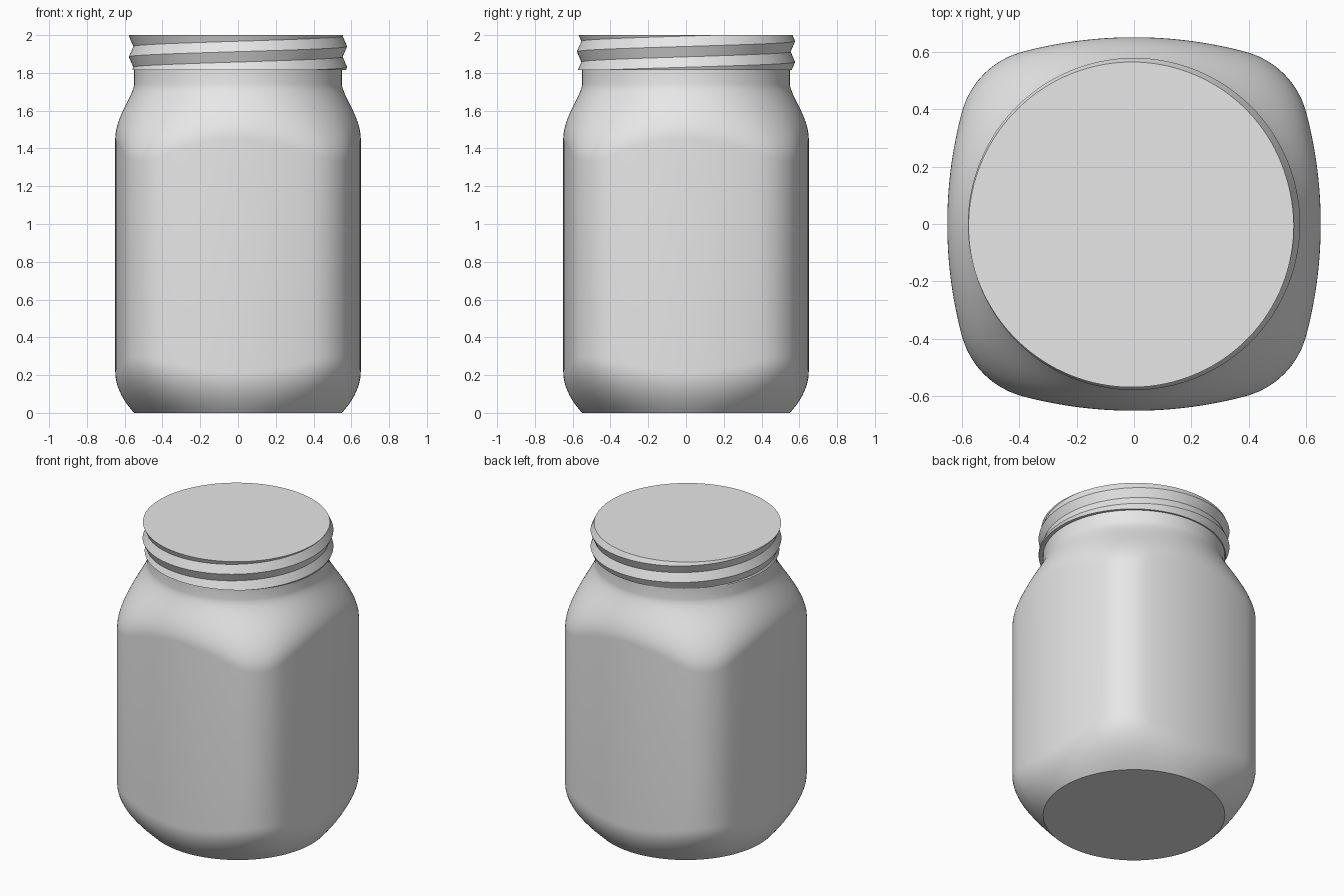
import bpy
import bmesh
from math import sin, cos, pi, sqrt, floor

SEGMENTS = 128
NECK_R, NECK_Z, RIM_Z, TOP_Z = 0.55, 1.74, 1.815, 2.0
PITCH = 0.11

if "Cube" in bpy.data.objects:
    bpy.data.objects.remove(bpy.data.objects["Cube"], do_unlink=True)

grey = bpy.data.materials.new("light grey")
grey.use_nodes = True
grey.diffuse_color = (0.8, 0.8, 0.8, 1)
grey.node_tree.nodes["Principled BSDF"].inputs["Base Color"].default_value = (0.8, 0.8, 0.8, 1)


def loft(name, column):
    """Skin the (radius, height) columns given for each angle around z."""
    bm = bmesh.new()
    grid = []
    for i in range(SEGMENTS + 1):
        a = 2 * pi * i / SEGMENTS
        grid.append([bm.verts.new((r * cos(a), r * sin(a), z)) for r, z in column(a)])
    for left, right in zip(grid, grid[1:]):
        for j in range(len(left) - 1):
            bm.faces.new((left[j], right[j], right[j + 1], left[j + 1]))
    bmesh.ops.remove_doubles(bm, verts=bm.verts, dist=0.0002)
    bmesh.ops.recalc_face_normals(bm, faces=bm.faces)
    mesh = bpy.data.meshes.new(name)
    bm.to_mesh(mesh)
    bm.free()
    mesh.materials.append(grey)
    obj = bpy.data.objects.new(name, mesh)
    bpy.context.collection.objects.link(obj)
    bpy.ops.object.select_all(action="DESELECT")
    obj.select_set(True)
    bpy.context.view_layer.objects.active = obj
    bpy.ops.object.shade_smooth_by_angle(angle=pi / 6)
    return obj


def square_radius(a):
    """Polar radius of a square with bowed sides and round corners."""
    a = abs((a + pi / 4) % (pi / 2) - pi / 4)
    if a < 0.577:
        return -0.87 * cos(a) + sqrt(1.52 ** 2 - (0.87 * sin(a)) ** 2)
    b = pi / 4 - a
    return 0.444 * cos(b) + sqrt(0.295 ** 2 - (0.444 * sin(b)) ** 2)


# Jar body: round base, rounded-square middle, shoulder and round neck
def body_column(a):
    wide = square_radius(a)
    corner = (wide - 0.65) / 0.09
    base_h = 0.22 + 0.08 * corner
    shoulder_h = 0.29 + 0.12 * corner
    points = [(0, 0)]
    for i in range(13):
        t = i / 12
        points.append((NECK_R + (wide - NECK_R) * (1 - (1 - t) ** 2), base_h * t))
    for i in range(20, -1, -1):
        s = i / 20
        u = s ** 0.8
        f = u * u * (3 - 2 * u)
        points.append((NECK_R + (wide - NECK_R) * f, NECK_Z - shoulder_h * s))
    points.append((NECK_R, RIM_Z))
    return points


# Screw thread: a ridged wall climbing as a helix, closed by a flat top
def thread_column(a):
    crest = 1.885 + PITCH * (a - pi) / (2 * pi)
    points = [(NECK_R, RIM_Z)]
    for k in range(-5, 6):
        z = min(max(crest + k * PITCH / 2, RIM_Z), TOP_Z)
        phase = (z - crest) / PITCH
        away = abs(phase - floor(phase + 0.5)) * 2
        points.append((0.578 - 0.024 * away, z))
    points.append((0, TOP_Z))
    return points


loft("jar_body", body_column)
loft("screw_thread", thread_column)
